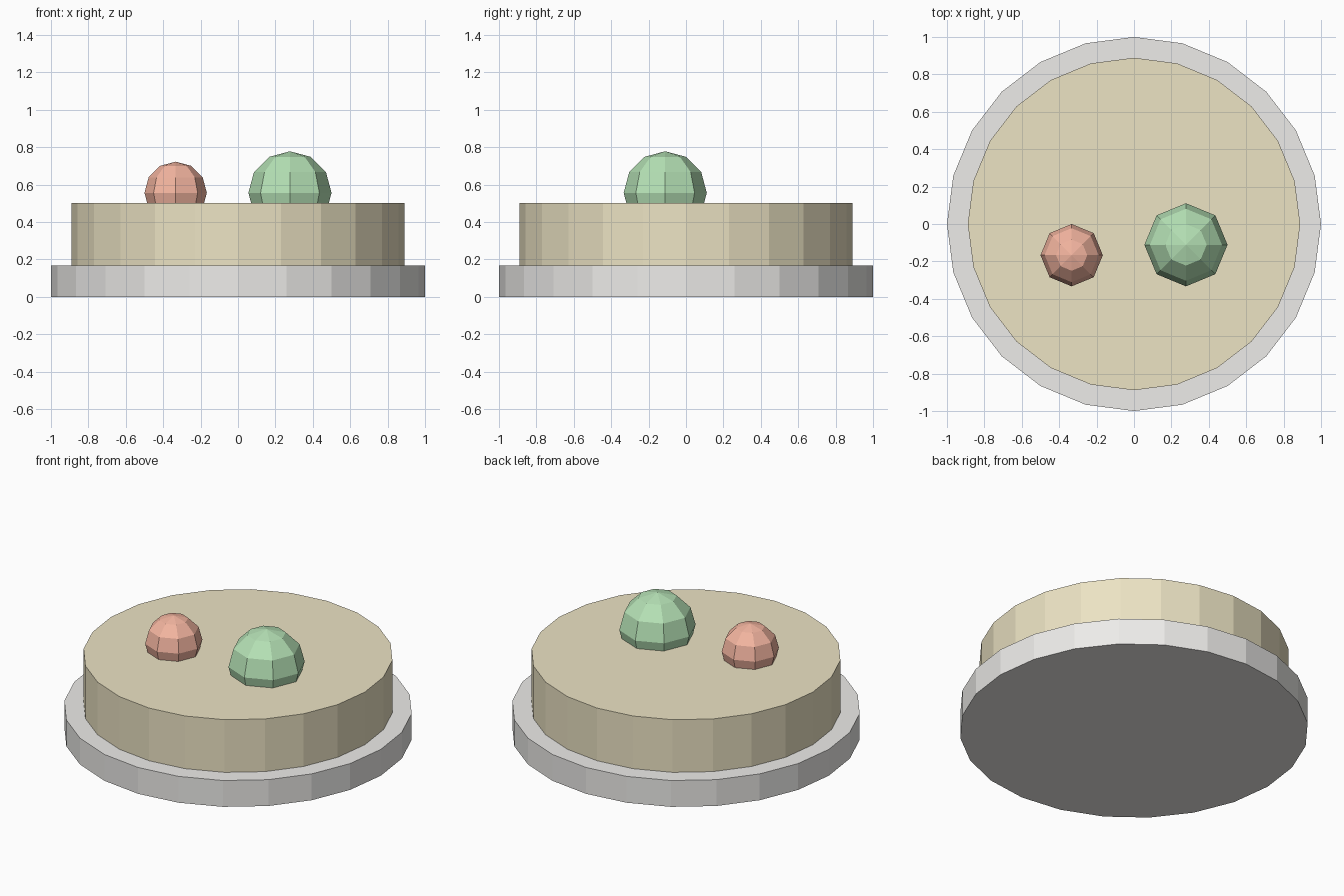
import bpy

if "Cube" in bpy.data.objects:
    bpy.data.objects.remove(bpy.data.objects["Cube"])


def finish(name, color):
    obj = bpy.context.object
    obj.name = name
    mat = bpy.data.materials.new(name + "_material")
    mat.diffuse_color = (*color, 1.0)
    mat.use_nodes = True
    mat.node_tree.nodes["Principled BSDF"].inputs["Base Color"].default_value = mat.diffuse_color
    obj.data.materials.append(mat)


def disc(name, radius, z0, z1, color):
    bpy.ops.mesh.primitive_cylinder_add(vertices=24, radius=radius, depth=z1 - z0,
                                        location=(0, 0, (z0 + z1) / 2))
    finish(name, color)


def ball(name, radius, x, y, color):
    bpy.ops.mesh.primitive_uv_sphere_add(segments=8, ring_count=6, radius=radius,
                                         location=(x, y, 5 / 9))
    finish(name, color)


# Plate and the thick round layer standing on it
disc("plate", 1.0, 0, 1 / 6, (0.85, 0.84, 0.82))
disc("round_layer", 8 / 9, 1 / 6, 0.5, (0.84, 0.77, 0.55))

# Two low-poly balls partly sunk into the layer
ball("small_red_ball", 1 / 6, -1 / 3, -1 / 6, (0.90, 0.46, 0.35))
ball("large_green_ball", 2 / 9, 5 / 18, -1 / 9, (0.46, 0.75, 0.46))
